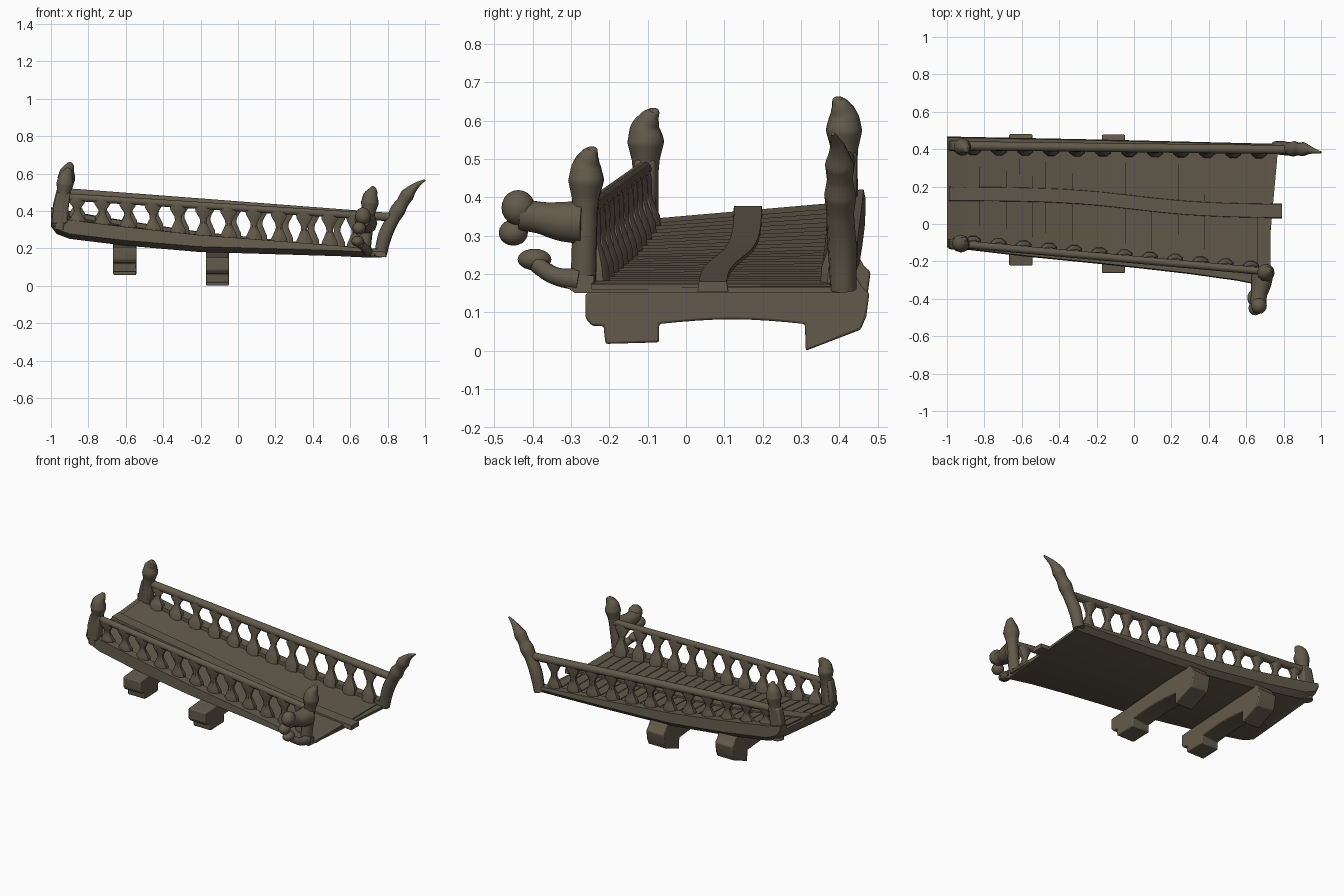
import bpy, bmesh, math

cube = bpy.data.objects.get("Cube")
if cube:
    bpy.data.objects.remove(cube, do_unlink=True)

wood = bpy.data.materials.new("weathered wood")
wood.use_nodes = True
COLOR = (0.125, 0.102, 0.070, 1)
wood.diffuse_color = COLOR
wood.node_tree.nodes["Principled BSDF"].inputs["Base Color"].default_value = COLOR


def smooth(obj, angle=40):
    bpy.ops.object.select_all(action='DESELECT')
    obj.select_set(True)
    bpy.context.view_layer.objects.active = obj
    bpy.ops.object.shade_smooth_by_angle(angle=math.radians(angle))


def loft(name, rings, bevel=0):
    """Closed solid through a list of equal-length rings."""
    bm = bmesh.new()
    loops = [[bm.verts.new(p) for p in ring] for ring in rings]
    n = len(loops[0])
    for a, b in zip(loops, loops[1:]):
        for i in range(n):
            j = (i + 1) % n
            bm.faces.new((a[i], a[j], b[j], b[i]))
    bm.faces.new(loops[0][::-1])
    bm.faces.new(loops[-1])
    bmesh.ops.recalc_face_normals(bm, faces=bm.faces)
    me = bpy.data.meshes.new(name)
    bm.to_mesh(me)
    bm.free()
    obj = bpy.data.objects.new(name, me)
    bpy.context.collection.objects.link(obj)
    me.materials.append(wood)
    if bevel:
        mod = obj.modifiers.new("soft_edges", 'BEVEL')
        mod.width, mod.segments = bevel, 2
    smooth(obj)


def limb(name, points):
    """Rounded tapering sweep; each point is x, y, z, radius."""
    cu = bpy.data.curves.new(name, 'CURVE')
    cu.dimensions = '3D'
    cu.bevel_depth, cu.bevel_resolution = 1, 3
    cu.resolution_u = 6
    cu.use_fill_caps = True
    sp = cu.splines.new('BEZIER')
    sp.bezier_points.add(len(points) - 1)
    for bp, (x, y, z, r) in zip(sp.bezier_points, points):
        bp.co, bp.radius = (x, y, z), r
        bp.handle_left_type = bp.handle_right_type = 'AUTO'
    obj = bpy.data.objects.new(name, cu)
    bpy.context.collection.objects.link(obj)
    cu.materials.append(wood)
    bpy.ops.object.select_all(action='DESELECT')
    obj.select_set(True)
    bpy.context.view_layer.objects.active = obj
    bpy.ops.object.convert(target='MESH')
    smooth(bpy.context.object, 50)


def ball(name, loc, scale):
    bpy.ops.mesh.primitive_uv_sphere_add(segments=16, ring_count=10, location=loc)
    obj = bpy.context.object
    obj.name, obj.scale = name, scale
    obj.data.materials.append(wood)
    smooth(obj, 60)


def interp(table, x):
    for (x0, v0), (x1, v1) in zip(table, table[1:]):
        if x <= x1:
            return v0 + (v1 - v0) * (x - x0) / (x1 - x0)
    return table[-1][1]


BOTTOM = [(-1, .335), (-.97, .295), (-.9, .268), (-.6, .228), (-.2, .188), (.3, .168), (.78, .15)]
TOP = [(-1, .39), (-.9, .372), (-.6, .33), (-.2, .28), (.3, .235), (.78, .195)]
FRONT = [(-1, -.125), (-.6, -.172), (-.1, -.222), (.3, -.268), (.78, -.335)]
BACK = [(-1, .468), (-.2, .452), (.78, .428)]
RECESS = .03  # deck surface below the beam tops


def rail_y(side, x):
    return -.105 - .09 * (x + .95) if side < 0 else .418 - .012 * (x + .9)


def tilt(x, y):
    return .09 * (y - .12) * ((.77 - x) / 1.77) ** 2


def deck_z(x, y):
    return interp(TOP, x) - RECESS + tilt(x, y)


def end_x(x, y):
    return x - .09 * (.4 - y) if x > .75 else x


# Hull: deck body with a raised beam along both sides
def hull_ring(x):
    b, t = interp(BOTTOM, x), interp(TOP, x)
    f, k = interp(FRONT, x), interp(BACK, x)
    fi, ki = rail_y(-1, x) + .02, rail_y(1, x) - .02
    d = t - RECESS
    section = [(f + .045, b), (f, b + .03), (f + .005, t), (fi, t), (fi, d),
               (ki, d), (ki, t), (k - .005, t), (k, b + .03), (k - .03, b)]
    return [(end_x(x, y), y, z + tilt(x, y)) for y, z in section]


loft("hull", [hull_ring(x) for x in (-1, -.97, -.9, -.75, -.6, -.4, -.2, .05, .3, .55, .77)])

# Cross planks laid over the deck, each lapping the next
COUNT = 24
for i in range(COUNT):
    w = 1.7 / COUNT
    x0 = -.97 + w * i
    rings = []
    for x, step in ((x0 + .001, .008), (x0 + w - .001, .005)):
        ya, yb = rail_y(-1, x) + .01, rail_y(1, x) - .01
        rings.append([(end_x(x, y), y, deck_z(x, y) + h)
                      for y, h in ((ya, -.01), (ya, step), (yb, step), (yb, -.01))])
    loft("deck_plank", rings)

# Winding runner board down the middle
runner = []
for i in range(19):
    x = -.99 + 1.78 * i / 18
    y = .115 - .047 * math.tanh((x - .0) * 2.5)
    z = deck_z(x, y)
    runner.append([(x, y - .04, z - .012), (x, y - .036, z + .016),
                   (x, y + .036, z + .016), (x, y + .04, z - .012)])
loft("runner_board", runner)

# Handrails
for side, xa, xb, za, zb, r in ((-1, -.95, .71, .477, .372, .02), (1, -.93, .84, .5, .365, .024)):
    limb("handrail", [(x, rail_y(side, x), za + (zb - za) * (x - xa) / (xb - xa), r)
                      for x in (xa, (xa + xb) / 2, xb)])

    # Balusters: waisted eight-sided posts, broad at foot and head
    for i in range(12):
        x = -.86 + i * (.135 if side < 0 else .139)
        y = rail_y(side, x)
        z0 = interp(TOP, x) + tilt(x, y) - RECESS
        z1 = za + (zb - za) * (x - xa) / (xb - xa)
        rings = []
        for t, rx, ry in ((0, .044, .034), (.22, .046, .034), (.32, .036, .028), (.52, .018, .018),
                          (.64, .022, .02), (.84, .046, .024), (1, .05, .02)):
            cy = y - side * .018 * (1 - t)
            rings.append([(x + rx * math.cos(a), cy + ry * math.sin(a), z0 + (z1 - z0) * t)
                          for a in [math.pi / 8 + k * math.pi / 4 for k in range(8)]])
        loft("baluster", rings)

# Arched trestle feet under the hull
for x, stretch, dy, dz in ((-.11, 1, 0, 0), (-.605, .95, .027, .056)):
    arch = [(-.07 + .38 * i / 8, .07 + .012 * math.sin(math.pi * i / 8)) for i in range(9)]
    profile = [(-.262, .15), (-.262, .085), (-.245, .065), (-.215, .065), (-.21, .018), (-.07, .022)]
    profile += arch + [(.312, .0), (.455, .055), (.47, .09), (.478, .15), (.46, .165), (.44, .2), (.1, .18)]
    loft("trestle", [[(x + s * .062, y * stretch + dy, z + dz) for y, z in profile]
                     for s in (-1, 1)], .006)


# Carved corner posts with beaked finials
def finial_post(name, base, top, lean):
    bx, by, bz = base
    tx, ty, tz = top
    h = tz - bz

    def at(z, r, ox=0, oy=0):
        f = (z - bz) / h
        return (bx + (tx - bx) * f + ox, by + (ty - by) * f + oy, z, r)
    limb(name, [at(bz, .034), at(tz - .17, .033), at(tz - .135, .036), at(tz - .085, .048),
                at(tz - .05, .04), at(tz - .022, .026, .008, lean * .5),
                at(tz - .004, .014, .012, lean), at(tz, .004, .014, lean)])


finial_post("left_front_post", (-.955, -.105, .3), (-.915, -.105, .63), .022)
finial_post("left_back_post", (-.955, .418, .31), (-.905, .41, .66), -.015)
finial_post("right_front_post", (.672, -.268, .165), (.715, -.258, .53), .014)

# Broad leaning shoulders that carry the left finials
for y, dz in ((-.107, 0), (.418, .02)):
    loft("post_shoulder", [[(xa, y - .028, z + dz), (xb, y - .028, z + dz),
                            (xb, y + .028, z + dz), (xa, y + .028, z + dz)]
                           for xa, xb, z in ((-.995, -.91, .33), (-.988, -.905, .42),
                                             (-.968, -.895, .5))], .012)

# Long-beaked figure on the back corner
limb("beaked_post", [(.76, .41, .16, .034), (.787, .407, .27, .038), (.83, .402, .36, .036),
                     (.855, .402, .405, .042), (.88, .401, .445, .034), (.905, .4, .485, .038),
                     (.94, .396, .525, .022), (.965, .39, .545, .014), (1.0, .383, .566, .005)])

# Knobbed arm reaching out from the front corner
limb("upper_arm", [(.685, -.27, .335, .06), (.68, -.32, .337, .054), (.668, -.38, .347, .043),
                   (.665, -.43, .355, .042)])
ball("upper_knob", (.668, -.437, .373), (.042, .044, .046))
ball("lower_knob", (.648, -.45, .308), (.036, .038, .034))
limb("lower_arm", [(.69, -.28, .185, .03), (.685, -.34, .195, .024), (.655, -.39, .225, .022)])
ball("arm_tip", (.64, -.395, .238), (.034, .044, .028))
